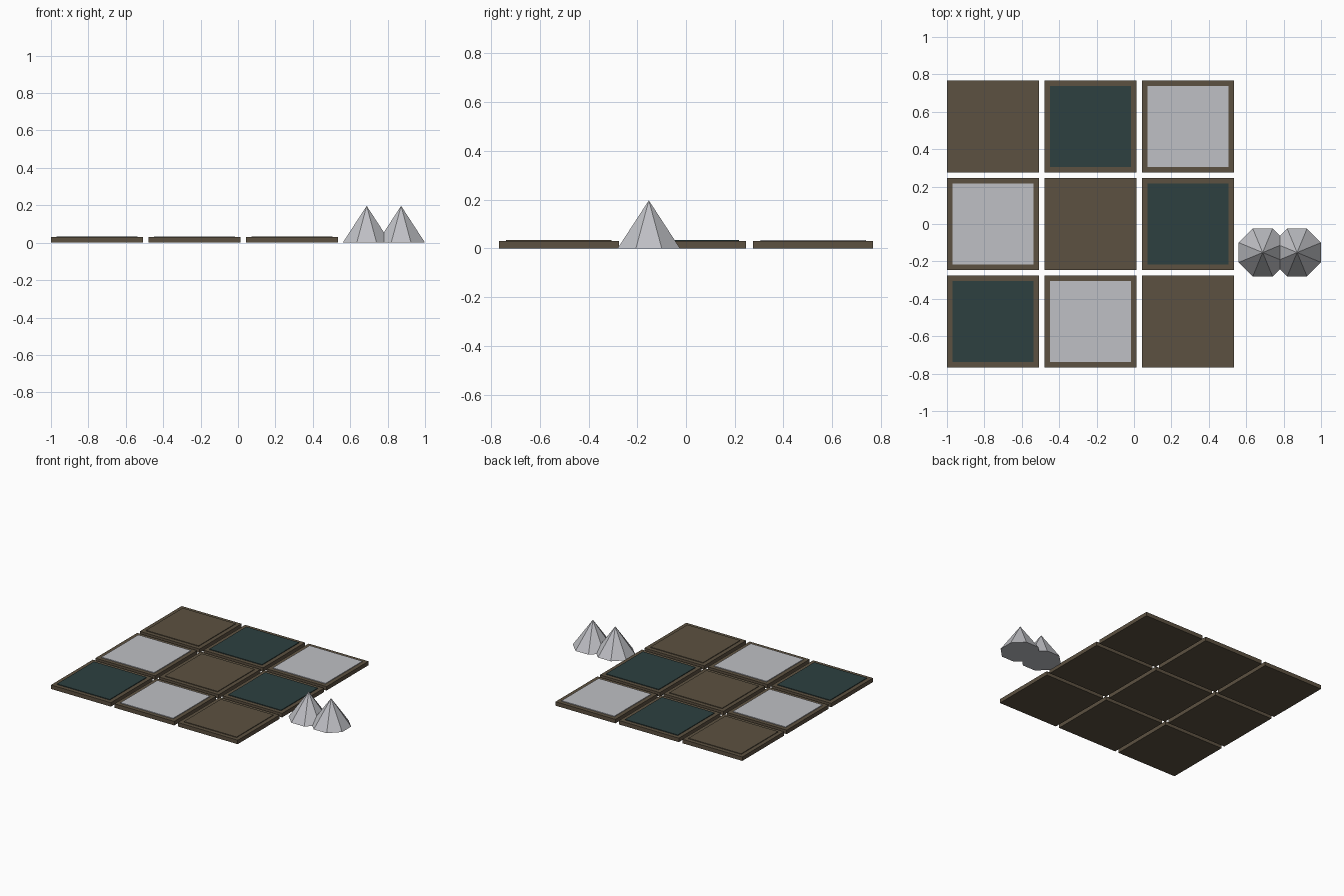
import bpy
import math

if "Cube" in bpy.data.objects:
    bpy.data.objects.remove(bpy.data.objects["Cube"])


def material(name, rgb):
    m = bpy.data.materials.new(name)
    m.diffuse_color = (*rgb, 1.0)
    m.use_nodes = True
    m.node_tree.nodes["Principled BSDF"].inputs["Base Color"].default_value = m.diffuse_color
    return m


brown = material("earth brown", (0.107, 0.082, 0.052))
teal = material("dark teal", (0.026, 0.051, 0.051))
grey = material("pale grey", (0.52, 0.525, 0.555))

TILE, PITCH, PANEL = 0.492, 0.5215, 0.433
TILE_H, PANEL_TOP = 0.0295, 0.0345
CENTRE_X = -0.2325


def box(name, x, y, z0, z1, size, mat):
    bpy.ops.mesh.primitive_cube_add(size=1, location=(x, y, (z0 + z1) / 2))
    ob = bpy.context.object
    ob.name = name
    ob.scale = (size, size, z1 - z0)
    bpy.ops.object.transform_apply(location=False, rotation=False, scale=True)
    ob.data.materials.append(mat)


# Three by three board: brown bases with panels coloured along the diagonals
kinds = (brown, teal, grey)
for row in range(3):
    for col in range(3):
        x = CENTRE_X + (col - 1) * PITCH
        y = (1 - row) * PITCH
        box(f"tile_base_{row}_{col}", x, y, 0, TILE_H, TILE, brown)
        box(f"tile_panel_{row}_{col}", x, y, TILE_H, PANEL_TOP, PANEL,
            kinds[(col - row) % 3])

# Two overlapping eight-sided peaks beside the board, flats facing the axes
APOTHEM, PEAK_H = 0.128, 0.197
for i, x in enumerate((0.688, 0.872)):
    bpy.ops.mesh.primitive_cone_add(
        vertices=8, radius1=APOTHEM / math.cos(math.pi / 8), radius2=0,
        depth=PEAK_H, location=(x, -0.1525, PEAK_H / 2),
        rotation=(0, 0, math.pi / 8))
    ob = bpy.context.object
    ob.name = f"peak_{i}"
    ob.data.materials.append(grey)
